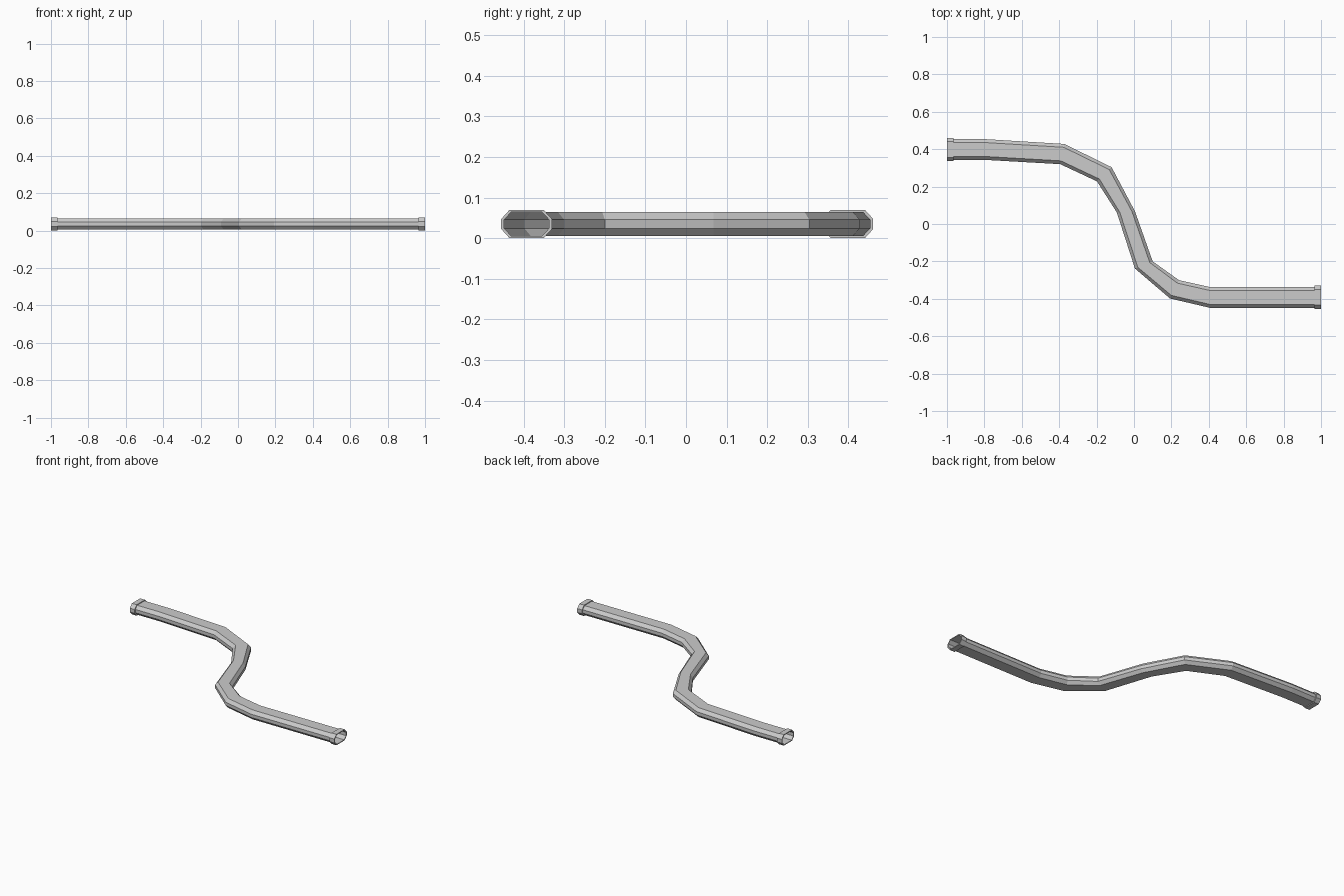
import bpy

if "Cube" in bpy.data.objects:
    bpy.data.objects.remove(bpy.data.objects["Cube"])

ZC = 0.035  # height of the pipe axis


def ring(left, right, half_height):
    """Flattened octagon spanning two plan points."""
    section = [(1, -.35), (1, .35), (.67, 1), (-.67, 1),
               (-1, .35), (-1, -.35), (-.67, -1), (.67, -1)]
    cx, cy = (left[0] + right[0]) / 2, (left[1] + right[1]) / 2
    dx, dy = (left[0] - right[0]) / 2, (left[1] - right[1]) / 2
    return [(cx + dx * u, cy + dy * u, ZC + half_height * v) for u, v in section]


def loft(name, rings, closed=False):
    """Skin successive octagon rings with flat quads."""
    n, m = len(rings), 8
    verts = [v for r in rings for v in r]
    faces = []
    for i in range(n if closed else n - 1):
        a, b = i * m, ((i + 1) % n) * m
        for j in range(m):
            k = (j + 1) % m
            faces.append((a + j, a + k, b + k, b + j))
    mesh = bpy.data.meshes.new(name)
    mesh.from_pydata(verts, [], faces)
    mesh.update()
    obj = bpy.data.objects.new(name, mesh)
    bpy.context.collection.objects.link(obj)
    return obj


# Bent pipe: upper and lower plan edge at every mitre
edges = [((-1, .454), (-1, .343)), ((-.8, .454), (-.8, .343)),
         ((-.373, .428), (-.395, .32)), ((-.12, .304), (-.198, .228)),
         ((.005, .068), (-.092, .062)), ((.10, -.20), (.005, -.238)),
         ((.24, -.30), (.192, -.398)), ((.405, -.337), (.405, -.448)),
         ((1, -.337), (1, -.448))]
loft("pipe", [ring(a, b, .030) for a, b in edges])

# Open collars at both ends
for name, end, inner, y in (("left_collar", -1, -.966, .3985),
                            ("right_collar", 1, .966, -.3925)):
    def section(x, w, h):
        return ring((x, y + w), (x, y - w), h)
    rings = [section(end, .0555, .030), section(end, .0625, .035),
             section(inner, .0625, .035), section(inner, .0555, .030)]
    if end > 0:
        rings.reverse()
    loft(name, rings)
